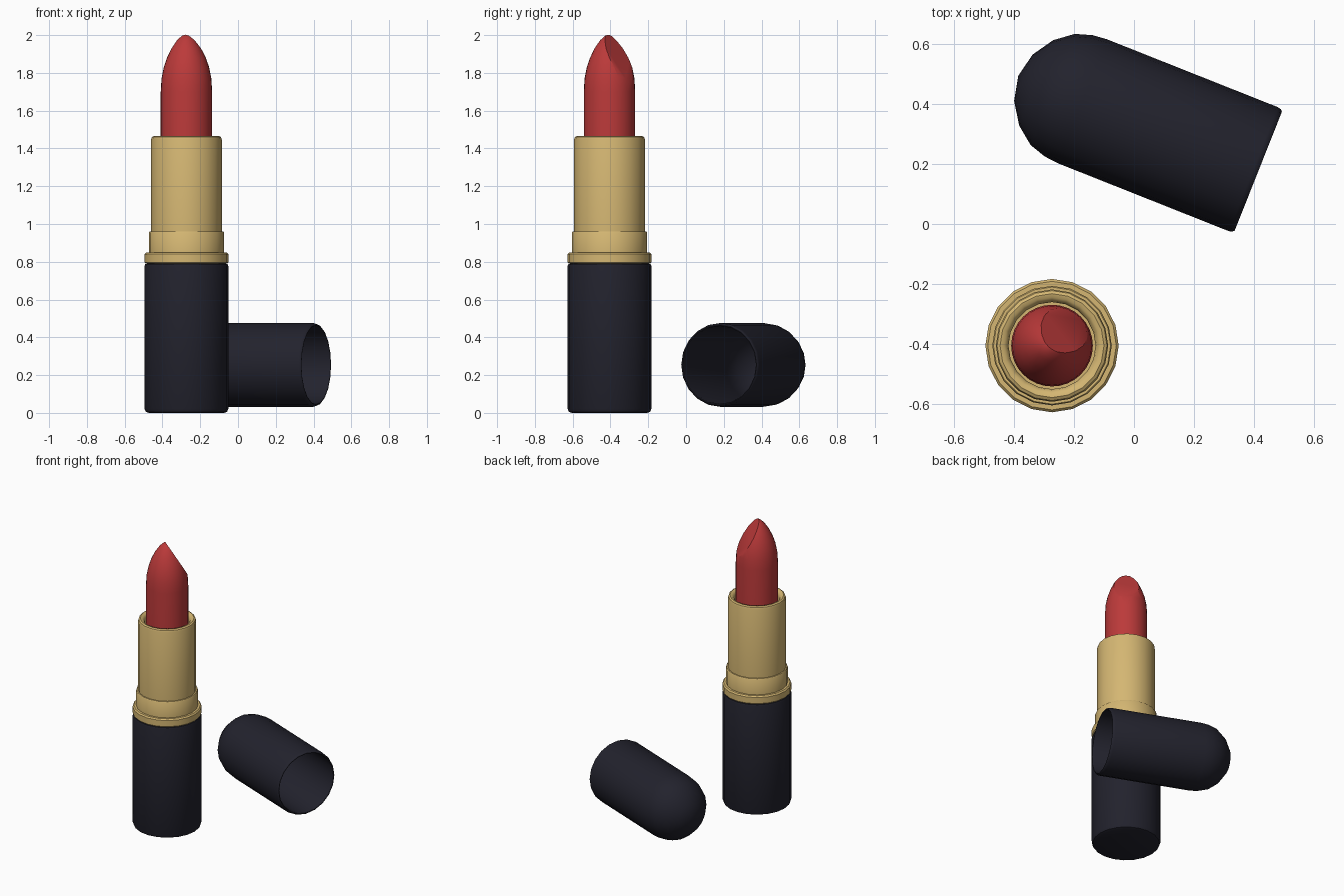
import bpy, bmesh, math
from mathutils import Vector, Matrix

if "Cube" in bpy.data.objects:
    bpy.data.objects.remove(bpy.data.objects["Cube"])

SIDES = 20
STAND = Vector((-0.273, -0.405, 0))


def material(name, rgb):
    m = bpy.data.materials.new(name)
    m.diffuse_color = (*rgb, 1)
    m.use_nodes = True
    m.node_tree.nodes["Principled BSDF"].inputs["Base Color"].default_value = m.diffuse_color
    return m


black = material("dark navy plastic", (0.016, 0.016, 0.026))
gold = material("gold metal", (0.66, 0.47, 0.17))
red = material("red wax", (0.50, 0.042, 0.042))


def lathe(name, profile, mat, matrix, cut=None, angle=35, sides=SIDES):
    """Revolve (radius, height) points about z; the profile starts and ends on the axis."""
    bm = bmesh.new()
    rings = []
    for r, z in profile:
        if r == 0:
            rings.append([bm.verts.new((0, 0, z))] * sides)
        else:
            rings.append([bm.verts.new((r * math.cos(2 * math.pi * i / sides),
                                        r * math.sin(2 * math.pi * i / sides), z))
                          for i in range(sides)])
    for a, b in zip(rings, rings[1:]):
        for i in range(sides):
            j = (i + 1) % sides
            corners = list(dict.fromkeys((a[i], a[j], b[j], b[i])))
            bm.faces.new(corners)
    if cut:
        # slice away everything beyond the plane and close the hole
        point, normal = cut
        bmesh.ops.bisect_plane(bm, geom=bm.verts[:] + bm.edges[:] + bm.faces[:],
                               plane_co=point, plane_no=normal, clear_outer=True)
        bmesh.ops.holes_fill(bm, edges=[e for e in bm.edges if e.is_boundary])
    bmesh.ops.recalc_face_normals(bm, faces=bm.faces)
    mesh = bpy.data.meshes.new(name)
    bm.to_mesh(mesh)
    bm.free()
    mesh.materials.append(mat)
    ob = bpy.data.objects.new(name, mesh)
    bpy.context.collection.objects.link(ob)
    ob.matrix_world = matrix
    bpy.ops.object.select_all(action='DESELECT')
    ob.select_set(True)
    bpy.context.view_layer.objects.active = ob
    bpy.ops.object.shade_smooth_by_angle(angle=math.radians(angle))
    return ob


upright = Matrix.Translation(STAND)

# Black lower case
lathe("base_case", [(0, 0), (0.200, 0), (0.215, 0.006), (0.222, 0.022), (0.222, 0.777),
                    (0.218, 0.787), (0.208, 0.79), (0, 0.79)], black, upright)

# Gold collar, stepped sleeve and open inner tube
lathe("gold_collar", [(0, 0.79), (0.215, 0.79), (0.222, 0.797), (0.222, 0.840),
                      (0.214, 0.849), (0, 0.849)], gold, upright)
lathe("gold_sleeve", [(0, 0.84), (0.199, 0.84), (0.199, 0.955), (0.195, 0.961),
                      (0, 0.961)], gold, upright)
lathe("gold_tube", [(0, 0.95), (0.187, 0.95), (0.187, 1.448), (0.183, 1.460), (0.173, 1.466),
                    (0.160, 1.463), (0.149, 1.452), (0.145, 1.435), (0.145, 1.25), (0, 1.25)],
      gold, upright)

# Red bullet with a slanted face towards the back right
az = math.radians(52)
slope = 1.67
lathe("bullet", [(0, 1.25), (0.136, 1.25), (0.136, 1.70), (0.132, 1.77), (0.120, 1.83),
                 (0.103, 1.88), (0.079, 1.93), (0.050, 1.972), (0.025, 1.996), (0, 2.006)],
      red, upright,
      cut=((0, 0, 1.985), Vector((slope * math.cos(az), slope * math.sin(az), 1)).normalized()),
      angle=40, sides=32)

# Hollow cap lying on its side, dome pointing back left
axis = Vector((-0.929, 0.369, 0)).normalized()
lying = Matrix.Translation((0.414, 0.176, 0.254)) @ axis.to_track_quat('Z', 'Y').to_matrix().to_4x4()
dome = [(0.222, 0.63), (0.217, 0.68), (0.199, 0.737), (0.153, 0.796), (0.083, 0.842), (0, 0.860)]
inner = [(r * 0.93, z - 0.018) for r, z in reversed(dome)]
lathe("cap", inner + [(0.206, 0.012), (0.209, 0.001), (0.213, 0), (0.219, 0.006), (0.222, 0.018)] + dome,
      black, lying)
